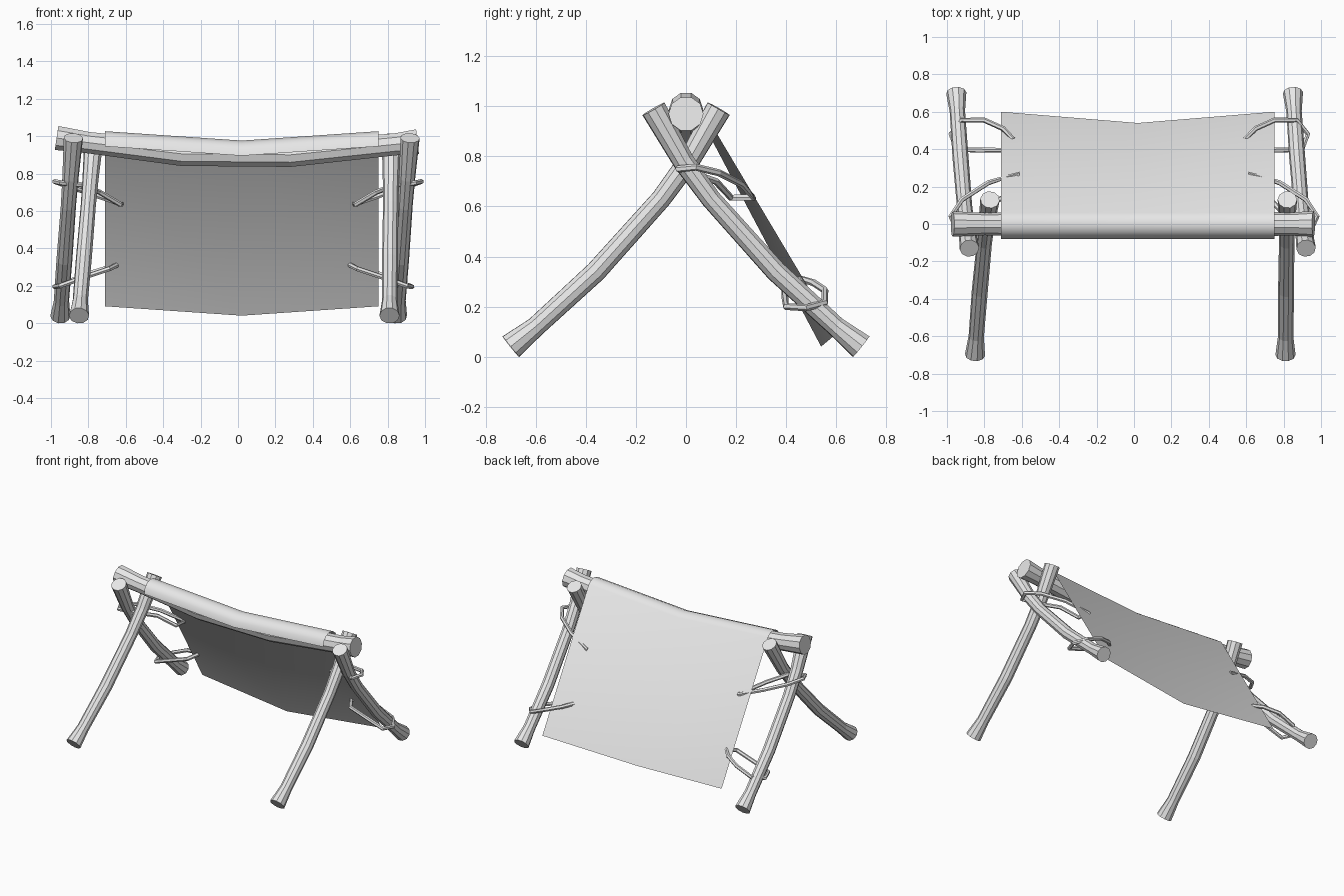
import bpy
import bmesh

if "Cube" in bpy.data.objects:
    bpy.data.objects.remove(bpy.data.objects["Cube"])

grey = bpy.data.materials.new("light_grey")
grey.use_nodes = True
grey.diffuse_color = (0.8, 0.8, 0.8, 1)
grey.node_tree.nodes["Principled BSDF"].inputs["Base Color"].default_value = (0.8, 0.8, 0.8, 1)


def tube(name, points, radii, resolution, closed=False):
    """Faceted tube along a path, turned into a mesh."""
    curve = bpy.data.curves.new(name, "CURVE")
    curve.dimensions = "3D"
    curve.bevel_depth = 1.0
    curve.bevel_resolution = resolution
    curve.use_fill_caps = not closed
    spline = curve.splines.new("POLY")
    spline.points.add(len(points) - 1)
    spline.use_cyclic_u = closed
    spline.use_smooth = False
    for p, co, r in zip(spline.points, points, radii):
        p.co = (*co, 1)
        p.radius = r
    obj = bpy.data.objects.new(name, curve)
    bpy.context.collection.objects.link(obj)
    bpy.ops.object.select_all(action="DESELECT")
    obj.select_set(True)
    bpy.context.view_layer.objects.active = obj
    bpy.ops.object.convert(target="MESH")
    obj = bpy.context.object
    obj.data.materials.clear()
    obj.data.materials.append(grey)
    return obj


# Crossed legs: one bent side profile (y, z, radius), flipped for the front pair
LEG = [(-0.13, 0.99, 0.052), (-0.01, 0.78, 0.044), (0.1, 0.63, 0.041),
       (0.36, 0.34, 0.043), (0.6, 0.12, 0.041), (0.7, 0.04, 0.054)]


def leg(name, top_x, foot_x, side):
    points = []
    for y, z, r in LEG:
        t = (z - LEG[-1][1]) / (LEG[0][1] - LEG[-1][1])
        points.append((foot_x + (top_x - foot_x) * t, side * y, z))
    tube(name, points, [p[2] for p in LEG], 3)


leg("back_leg_right", -0.88, -0.95, 1)
leg("back_leg_left", 0.92, 0.85, 1)
leg("front_leg_right", -0.77, -0.85, -1)
leg("front_leg_left", 0.82, 0.81, -1)

# Sagging ridge beam
BEAM = [(-0.97, 0.99, 0.068), (-0.8, 0.965, 0.06), (-0.3, 0.905, 0.068),
        (0.28, 0.9, 0.068), (0.85, 0.957, 0.062), (0.96, 0.97, 0.07)]
tube("ridge_beam", [(x, 0, z) for x, z, r in BEAM], [r for x, z, r in BEAM], 3)

# Rope loops tying the sheet to the back legs
UPPER = [(0.62, 0.27, 0.635), (0.78, 0.22, 0.69), (0.92, 0.13, 0.735), (0.98, 0.04, 0.757),
         (0.95, -0.03, 0.75), (0.84, 0.01, 0.74), (0.74, 0.12, 0.70), (0.63, 0.18, 0.635)]
LOWER = [(0.65, 0.46, 0.31), (0.7, 0.51, 0.295), (0.8, 0.555, 0.265), (0.92, 0.555, 0.215),
         (0.98, 0.48, 0.195), (0.95, 0.4, 0.2), (0.84, 0.395, 0.24), (0.69, 0.395, 0.29)]
for label, side, low_shift in (("right", -1, 0), ("left", 1, -0.05)):
    for level, path, shift in (("upper", UPPER, 0), ("lower", LOWER, low_shift)):
        points = [(side * (x + shift), y, z) for x, y, z in path]
        tube(f"{level}_rope_{label}", points, [0.014] * len(points), 1, True)

# Sheet draped over the beam: side profile (y, z), sagging along its middle
DRAPE = [(-0.079, 0.945), (-0.07, 0.985), (-0.045, 1.012), (-0.01, 1.026),
         (0.03, 1.02), (0.06, 0.998), (0.6, 0.09)]
bm = bmesh.new()
rows = []
for i, (y, z) in enumerate(DRAPE):
    last = i == len(DRAPE) - 1
    mid_y = y - (0.06 if last else 0)
    rows.append([bm.verts.new(co) for co in
                 ((-0.71, y, z), (0.02, mid_y, z - 0.05), (0.75, y, z))])
for a, b in zip(rows, rows[1:]):
    for k in range(2):
        bm.faces.new((a[k], a[k + 1], b[k + 1], b[k]))
mesh = bpy.data.meshes.new("cloth_sheet")
bm.to_mesh(mesh)
bm.free()
mesh.materials.append(grey)
sheet = bpy.data.objects.new("cloth_sheet", mesh)
bpy.context.collection.objects.link(sheet)
bpy.ops.object.select_all(action="DESELECT")
sheet.select_set(True)
bpy.context.view_layer.objects.active = sheet
bpy.ops.object.shade_smooth_by_angle(angle=0.7)
